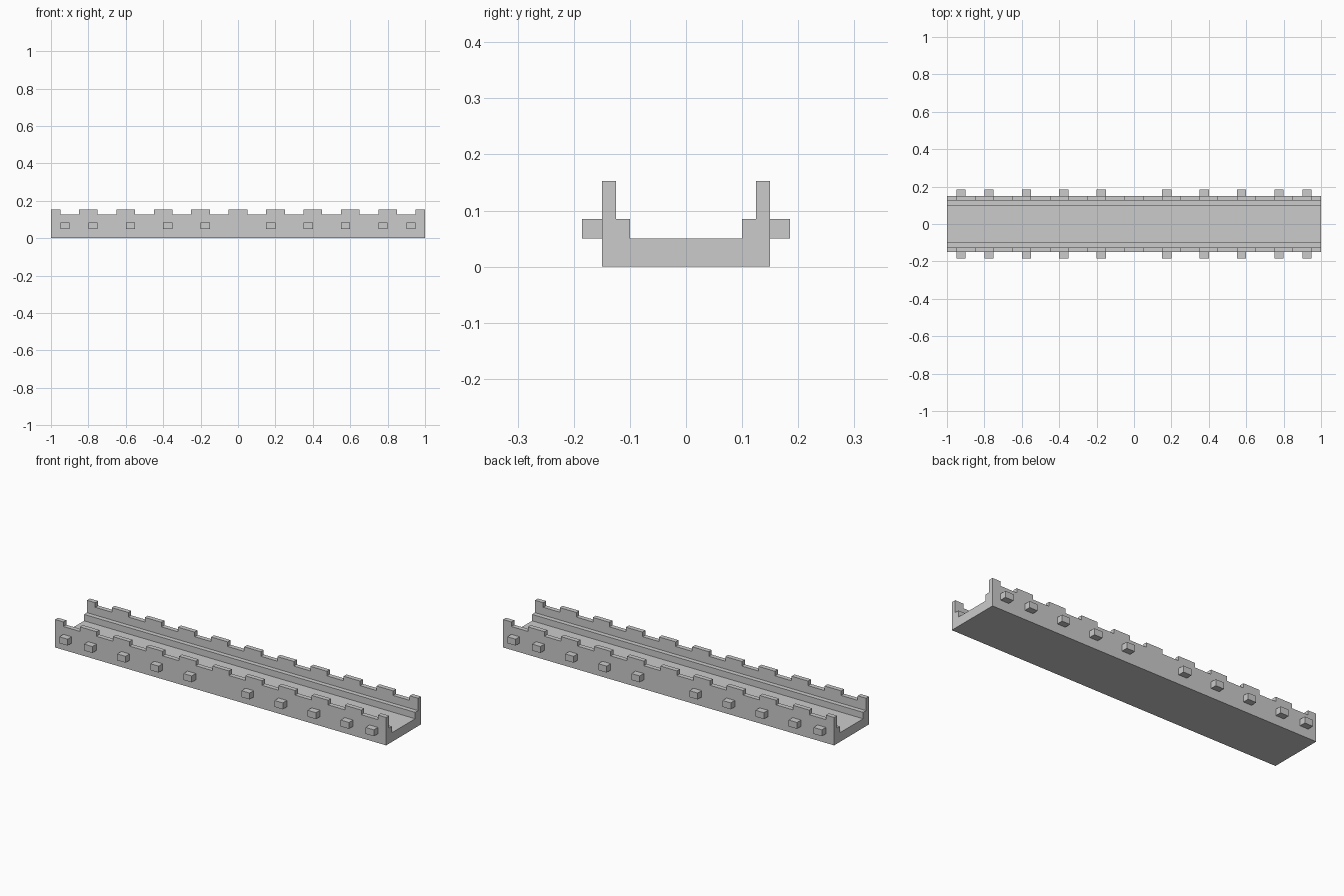
import bpy, bmesh

if "Cube" in bpy.data.objects:
    bpy.data.objects.remove(bpy.data.objects["Cube"])

grey = bpy.data.materials.new("light_grey")
grey.diffuse_color = (0.6, 0.6, 0.6, 1)
grey.use_nodes = True
grey.node_tree.nodes["Principled BSDF"].inputs["Base Color"].default_value = grey.diffuse_color


def make_object(name, bm):
    bmesh.ops.recalc_face_normals(bm, faces=bm.faces)
    mesh = bpy.data.meshes.new(name)
    bm.to_mesh(mesh)
    bm.free()
    mesh.materials.append(grey)
    obj = bpy.data.objects.new(name, mesh)
    bpy.context.collection.objects.link(obj)
    return obj


def add_box(bm, x0, x1, y0, y1, z0, z1):
    verts = bmesh.ops.create_cube(bm, size=1)["verts"]
    for v in verts:
        v.co.x = x1 if v.co.x > 0 else x0
        v.co.y = y1 if v.co.y > 0 else y0
        v.co.z = z1 if v.co.z > 0 else z0


# Channel: stepped U cross-section extruded along x
half = [(0.15, 0), (0.15, 0.1525), (0.125, 0.1525),
        (0.125, 0.085), (0.10, 0.085), (0.10, 0.05)]
profile = half + [(-y, z) for y, z in reversed(half)]
bm = bmesh.new()
face = bm.faces.new([bm.verts.new((-1, y, z)) for y, z in profile])
end = bmesh.ops.extrude_face_region(bm, geom=[face])["geom"]
bmesh.ops.translate(bm, vec=(2, 0, 0),
                    verts=[g for g in end if isinstance(g, bmesh.types.BMVert)])
channel = make_object("channel", bm)

# Notches along the top of both walls
bm = bmesh.new()
for i in range(10):
    x = -0.9 + 0.2 * i
    add_box(bm, x - 0.05, x + 0.05, -0.3, 0.3, 0.1275, 0.3)
cutter = make_object("notch_cutter", bm)
cutter.hide_render = True
cutter.hide_viewport = True
cut = channel.modifiers.new("notches", 'BOOLEAN')
cut.operation = 'DIFFERENCE'
cut.solver = 'EXACT'
cut.object = cutter

# Pegs on the outside of each wall, mirrored left to right
for name, s in (("front_pegs", -1), ("back_pegs", 1)):
    bm = bmesh.new()
    y0, y1 = sorted((s * 0.15, s * 0.185))
    for x in (0.15, 0.35, 0.55, 0.75, 0.90):
        add_box(bm, x, x + 0.05, y0, y1, 0.05, 0.085)
        add_box(bm, -x - 0.05, -x, y0, y1, 0.05, 0.085)
    make_object(name, bm)
